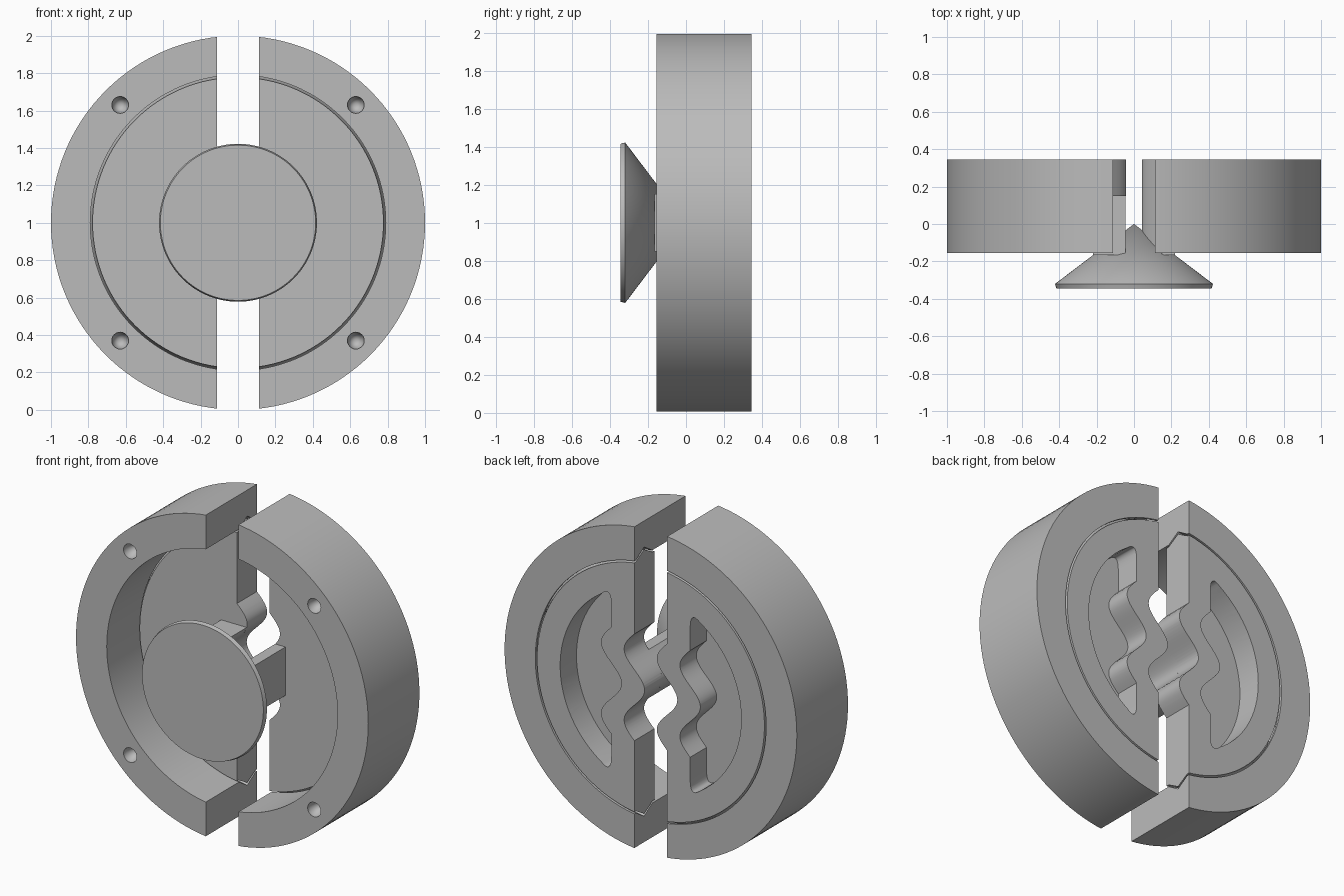
import bpy, bmesh, math

if "Cube" in bpy.data.objects:
    bpy.data.objects.remove(bpy.data.objects["Cube"])

grey = bpy.data.materials.new("plain_grey")
grey.diffuse_color = (0.5, 0.5, 0.5, 1)
grey.use_nodes = True
grey.node_tree.nodes["Principled BSDF"].inputs["Base Color"].default_value = grey.diffuse_color


def finish(name, bm):
    bmesh.ops.remove_doubles(bm, verts=bm.verts, dist=1e-5)
    bmesh.ops.recalc_face_normals(bm, faces=bm.faces)
    me = bpy.data.meshes.new(name)
    bm.to_mesh(me)
    bm.free()
    me.materials.append(grey)
    ob = bpy.data.objects.new(name, me)
    bpy.context.collection.objects.link(ob)
    return ob


def lathe(name, profile, closed, cx=0, cz=1, n=128):
    """Revolve (radius, y) points about a y-direction axis."""
    bm = bmesh.new()
    rows = []
    for i in range(n):
        a = 2 * math.pi * i / n
        rows.append([bm.verts.new((cx + r * math.cos(a), y, cz + r * math.sin(a)))
                     for r, y in profile])
    m = len(profile)
    for i in range(n):
        p, q = rows[i], rows[(i + 1) % n]
        for j in range(m if closed else m - 1):
            k = (j + 1) % m
            bm.faces.new((p[j], p[k], q[k], q[j]))
    return finish(name, bm)


def prism(name, outline, y0, y1):
    """Extrude an (x, height from centre) outline along y."""
    bm = bmesh.new()
    a = [bm.verts.new((x, y0, 1 + z)) for x, z in outline]
    b = [bm.verts.new((x, y1, 1 + z)) for x, z in outline]
    bm.faces.new(a)
    bm.faces.new(b)
    n = len(a)
    for i in range(n):
        bm.faces.new((a[i], a[(i + 1) % n], b[(i + 1) % n], b[i]))
    return finish(name, bm)


def cut(ob, cutter):
    mod = ob.modifiers.new("cut", 'BOOLEAN')
    mod.operation = 'DIFFERENCE'
    mod.solver = 'EXACT'
    mod.object = cutter
    bpy.context.view_layer.objects.active = ob
    bpy.ops.object.modifier_apply(modifier=mod.name)
    bpy.data.objects.remove(cutter, do_unlink=True)


def smooth(ob):
    bpy.ops.object.select_all(action='DESELECT')
    ob.select_set(True)
    bpy.context.view_layer.objects.active = ob
    bpy.ops.object.shade_smooth_by_angle(angle=math.radians(30))


def wave(z):
    return -0.07 * math.cos(math.pi * z / 0.22) if abs(z) < 0.33 else 0.0


def edge(x, z0, z1, n=48):
    """Wavy vertical line around x."""
    zs = [z0 + (z1 - z0) * i / n for i in range(n + 1)]
    return [(x + wave(z), z) for z in zs]


# outer ring with inner groove, split by the straight slot
ring = lathe("outer_ring", [(1, -0.155), (1, 0.345), (0.79, 0.345), (0.79, 0.33),
                            (0.84, 0.25), (0.79, 0.17), (0.79, -0.155)], True)
cut(ring, prism("slot", [(-0.112, -1.2), (0.112, -1.2), (0.112, 1.2), (-0.112, 1.2)], -1, 1))

# four conical screw holes
for sx in (-1, 1):
    for sz in (-1, 1):
        cut(ring, lathe("hole", [(0, -0.3), (0.045, -0.3), (0.045, -0.13), (0, -0.05)],
                        False, 0.63 * sx, 1 + 0.63 * sz, 24))

# inner disc with snap ridge, split by the wavy channel
disc = lathe("jaw_disc", [(0, 0.15), (0.778, 0.15), (0.778, 0.168), (0.825, 0.25),
                          (0.778, 0.332), (0.778, 0.345), (0, 0.345)], False)
left = [(-0.112, -1)] + edge(-0.112, -0.33, 0.33) + [(-0.112, 1)]
right = [(x + 0.224, z) for x, z in left]
cut(disc, prism("channel", left + right[::-1], -1, 1))

# D-shaped pockets in the back, with wavy inner walls
for s in (-1, 1):
    def end(t, sz):
        p0, p1, p2 = (0.27, 0.47), (0.27, 0.58), (0.338, 0.52)
        u = 1 - t
        return tuple(s ** (1 - i) * sz ** i * (u * u * p0[i] + 2 * u * t * p1[i] + t * t * p2[i])
                     for i in (0, 1))
    a0 = math.atan2(0.52, 0.338)
    arc = [(s * 0.62 * math.cos(a0 * (1 - i / 16)), 0.62 * math.sin(a0 * (1 - i / 16)))
           for i in range(1, 32)]
    outline = (edge(s * 0.27, -0.33, 0.33)
               + [end(i / 8, 1) for i in range(9)] + arc
               + [end(1 - i / 8, -1) for i in range(9)])
    cut(disc, prism("pocket", outline, 0.185, 0.6))

# jaw posts reaching forward to the button
posts = []
for name, s, h in (("left_jaw_post", -1, 0.2), ("right_jaw_post", 1, 0.15)):
    posts.append(prism(name, edge(s * 0.112, -h, h, 24) + [(s * 0.22, h), (s * 0.22, -h)],
                       -0.165, 0.17))

# front button with cone behind it
button = lathe("button", [(0, -0.345), (0.415, -0.345), (0.422, -0.32), (0, 0)], False)

for ob in [ring, disc, button] + posts:
    smooth(ob)
